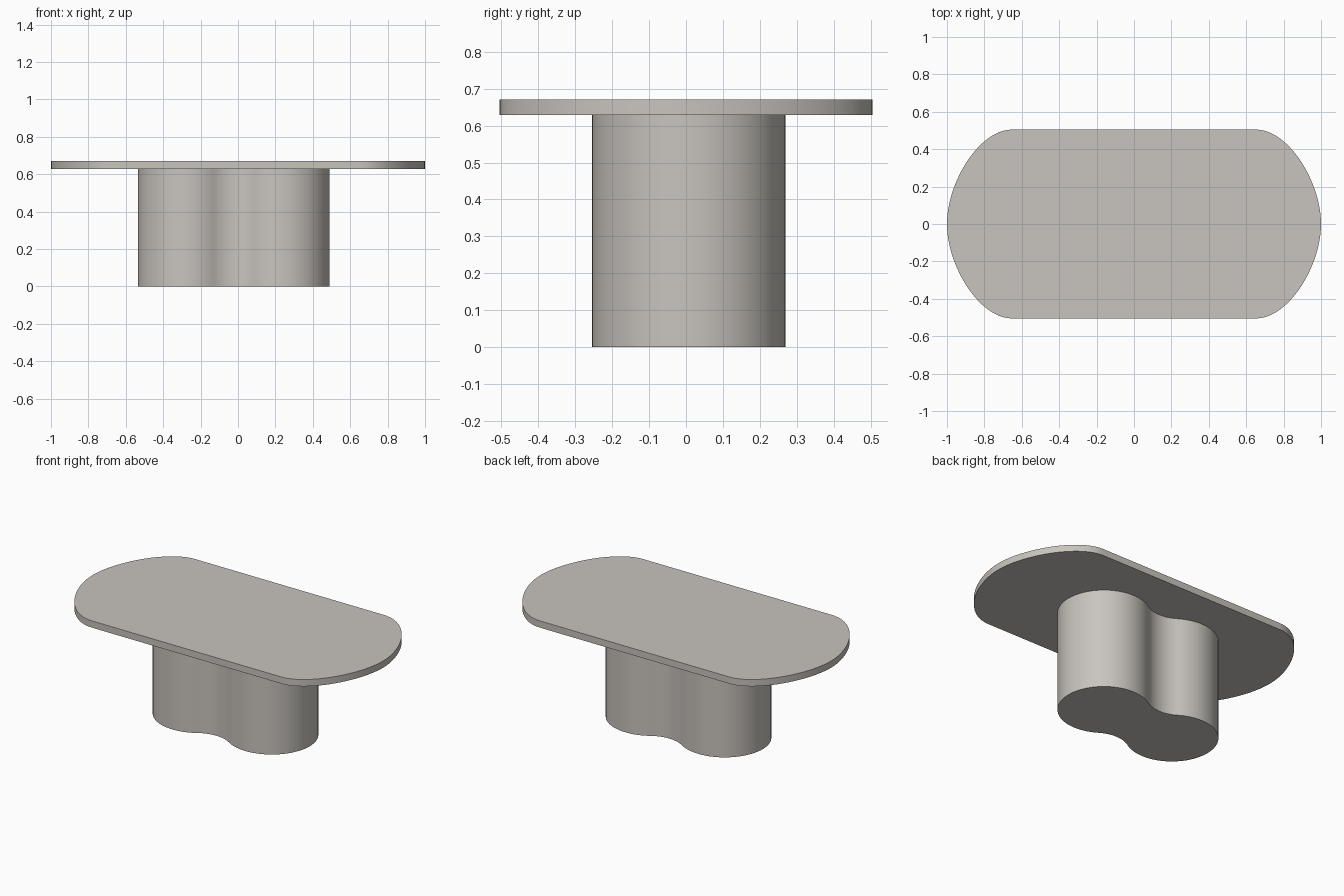
import bpy, bmesh, math
from mathutils import Vector
from mathutils.geometry import interpolate_bezier

if "Cube" in bpy.data.objects:
    bpy.data.objects.remove(bpy.data.objects["Cube"])

stone = bpy.data.materials.new("warm_grey_stone")
stone.diffuse_color = (0.58, 0.55, 0.51, 1)
stone.use_nodes = True
stone.node_tree.nodes["Principled BSDF"].inputs["Base Color"].default_value = stone.diffuse_color


def extrude_outline(name, pts, z0, z1):
    """Closed prism from a counter-clockwise outline."""
    bm = bmesh.new()
    face = bm.faces.new([bm.verts.new((x, y, z0)) for x, y in pts])
    ext = bmesh.ops.extrude_face_region(bm, geom=[face], use_keep_orig=True)
    top = [g for g in ext["geom"] if isinstance(g, bmesh.types.BMVert)]
    bmesh.ops.translate(bm, verts=top, vec=(0, 0, z1 - z0))
    bmesh.ops.recalc_face_normals(bm, faces=bm.faces[:])
    me = bpy.data.meshes.new(name)
    bm.to_mesh(me)
    bm.free()
    me.materials.append(stone)
    ob = bpy.data.objects.new(name, me)
    bpy.context.collection.objects.link(ob)
    bpy.ops.object.select_all(action="DESELECT")
    ob.select_set(True)
    bpy.context.view_layer.objects.active = ob
    bpy.ops.object.shade_smooth_by_angle(angle=math.radians(35))
    return ob


def arc(cx, cy, r, a0, a1, n):
    return [(cx + r * math.cos(a0 + (a1 - a0) * i / n),
             cy + r * math.sin(a0 + (a1 - a0) * i / n)) for i in range(n)]


# Tabletop: rounded oblong, one quarter curve mirrored to four
q = [(p.x, p.y) for p in interpolate_bezier(
    Vector((1, 0, 0)), Vector((1, 0.22, 0)),
    Vector((0.83, 0.505, 0)), Vector((0.65, 0.505, 0)), 24)]
half = q + [(-x, y) for x, y in reversed(q)]
outline = half + [(-x, -y) for x, y in half[1:-1]]
extrude_outline("tabletop", outline, 0.628, 0.67)

# Pedestal: two round lobes joined by concave fillets at the waist
cx, cy, d, r, fr = -0.0225, 0.0075, 0.2505, 0.262, 0.20
t = math.acos(d / (r + fr))          # angle from lobe centre to fillet centre
h = (r + fr) * math.sin(t)           # fillet centre offset
pi = math.pi
outline = (arc(cx + d, cy, r, t - pi, pi - t, 56)
           + arc(cx, cy + h, fr, -t, t - pi, 16)
           + arc(cx - d, cy, r, t, 2 * pi - t, 56)
           + arc(cx, cy - h, fr, pi - t, t, 16))
extrude_outline("pedestal", outline, 0, 0.628)
